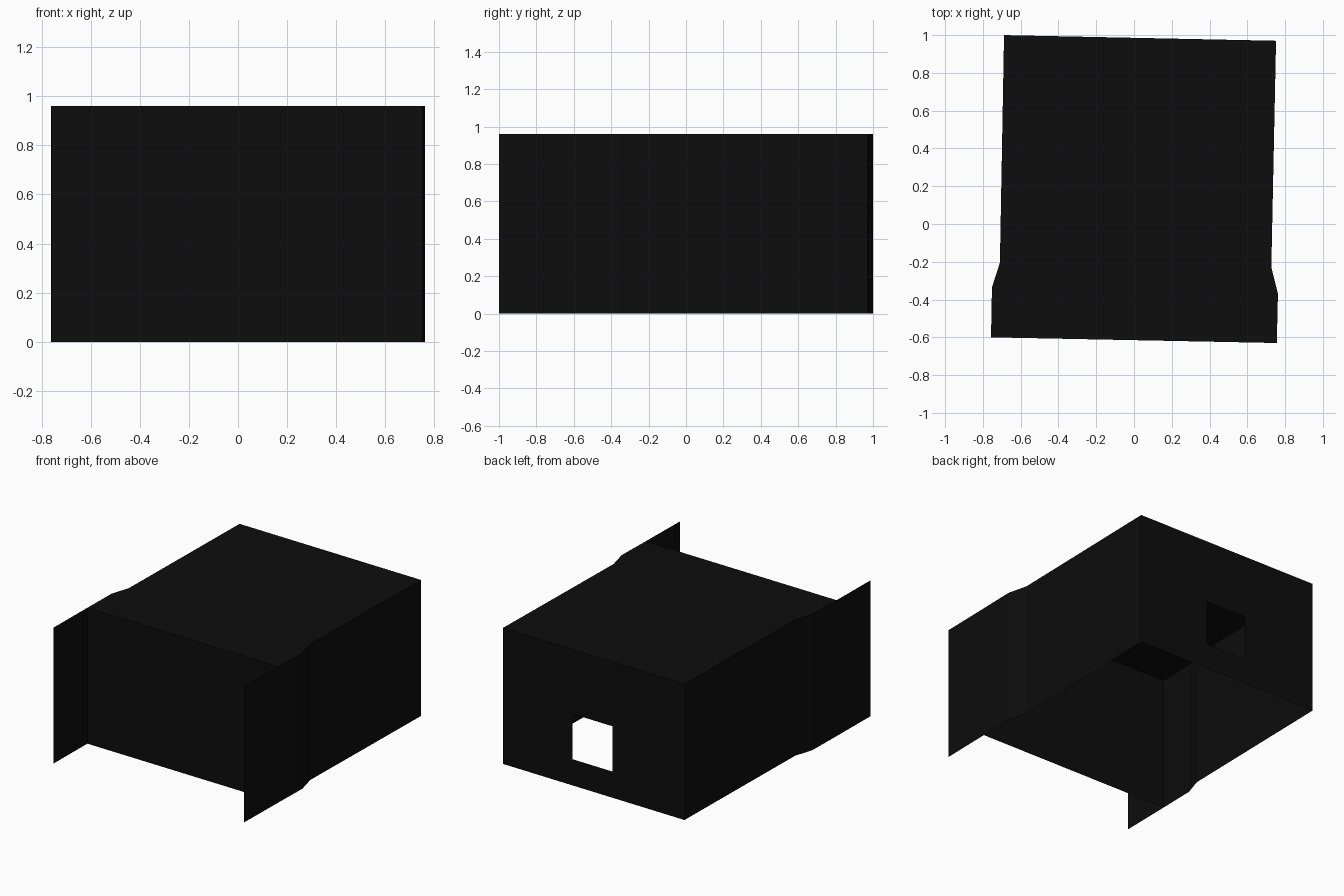
import bpy
from mathutils import Vector

if "Cube" in bpy.data.objects:
    bpy.data.objects.remove(bpy.data.objects["Cube"])

HEIGHT = 0.96
black = bpy.data.materials.new("black_paint")
black.diffuse_color = (0.004, 0.004, 0.004, 1)
black.use_nodes = True
black.node_tree.nodes["Principled BSDF"].inputs["Base Color"].default_value = black.diffuse_color

# Plan outlines of the two thin side walls, from back to front
RIGHT = [(0.752, 0.97), (0.727, -0.23), (0.762, -0.37), (0.756, -0.63), (0.749, -1.0)]
LEFT = [(-0.688, 1.0), (-0.710, -0.205), (-0.752, -0.335), (-0.757, -0.60), (-0.762, -0.97)]


def make(name, verts, faces):
    mesh = bpy.data.meshes.new(name)
    mesh.from_pydata(verts, [], faces)
    mesh.materials.append(black)
    obj = bpy.data.objects.new(name, mesh)
    bpy.context.collection.objects.link(obj)
    return obj


def sheet_wall(name, path, levels=(0, HEIGHT), opening=None):
    """Thin wall standing on a plan path, optionally skipping one grid cell."""
    n = len(path)
    verts = [(x, y, z) for z in levels for x, y in path]
    faces = [(r * n + c, r * n + c + 1, (r + 1) * n + c + 1, (r + 1) * n + c)
             for r in range(len(levels) - 1) for c in range(n - 1)
             if (r, c) != opening]
    return make(name, verts, faces)


# Side walls run past the front wall as wings
sheet_wall("right_wall", RIGHT[::-1])
sheet_wall("left_wall", LEFT)

# Front wall set back between the wings
sheet_wall("front_wall", [LEFT[3], RIGHT[3]])

# Back wall with a square window opening
a, b = Vector(RIGHT[0]), Vector(LEFT[0])
back_path = [tuple(a.lerp(b, t)) for t in (0, 0.383, 0.605, 1)]
sheet_wall("back_wall", back_path, (0, 0.185, 0.505, HEIGHT), opening=(1, 1))

# Flat roof following the kinked side walls; the underside stays open
outline = LEFT[:4] + RIGHT[3::-1]
make("roof", [(x, y, HEIGHT) for x, y in outline], [tuple(range(len(outline)))])
